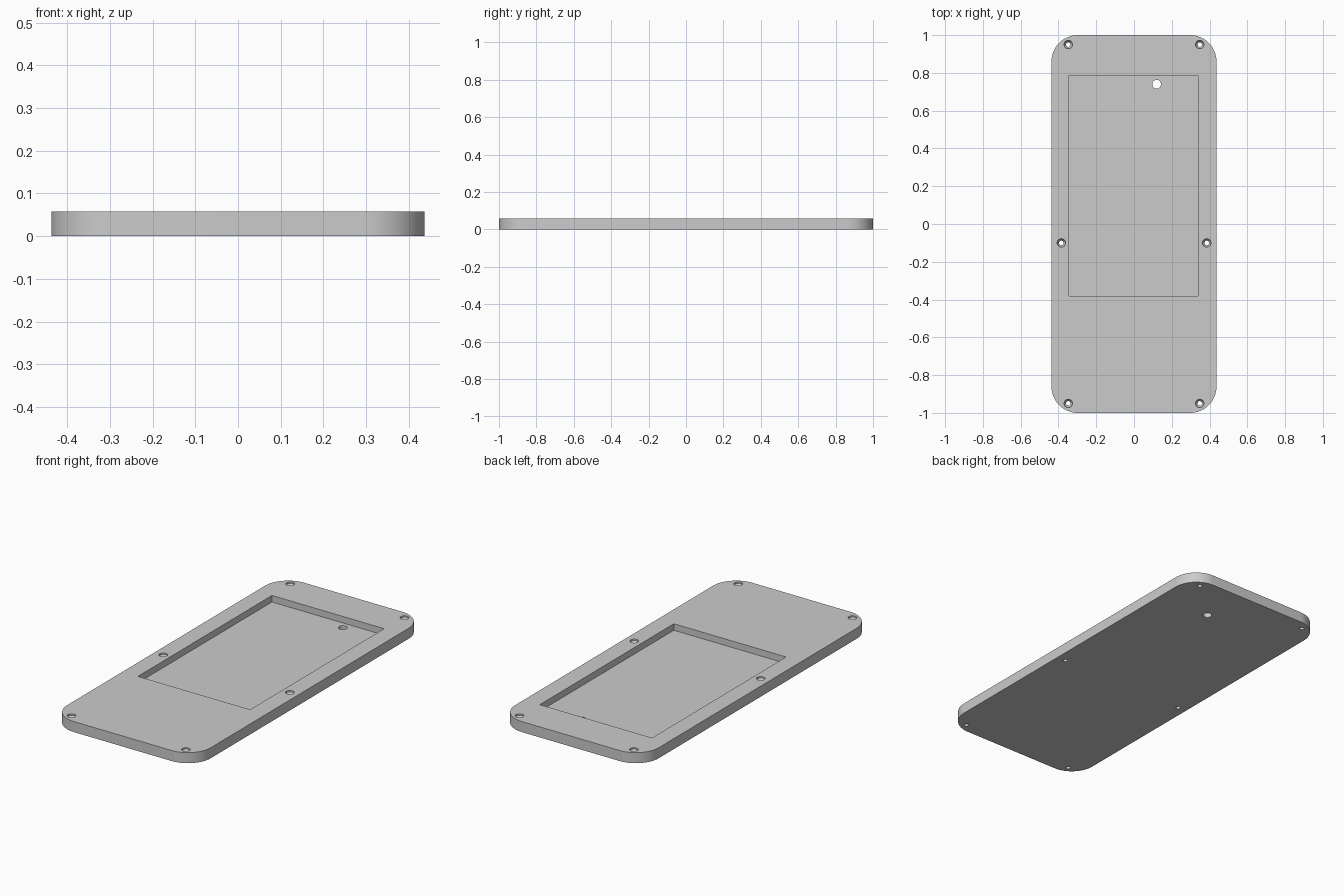
import bpy, bmesh, math
from mathutils import Matrix

if "Cube" in bpy.data.objects:
    bpy.data.objects.remove(bpy.data.objects["Cube"], do_unlink=True)

HALF_W, HALF_L, HEIGHT, CORNER = 0.437, 1.0, 0.058, 0.14
FLOOR = 0.022

grey = bpy.data.materials.new("plain_grey")
grey.use_nodes = True
grey.diffuse_color = (0.6, 0.6, 0.6, 1)
grey.node_tree.nodes["Principled BSDF"].inputs["Base Color"].default_value = grey.diffuse_color


def make_object(name, bm):
    bmesh.ops.recalc_face_normals(bm, faces=bm.faces)
    mesh = bpy.data.meshes.new(name)
    bm.to_mesh(mesh)
    bm.free()
    mesh.materials.append(grey)
    obj = bpy.data.objects.new(name, mesh)
    bpy.context.collection.objects.link(obj)
    return obj


def box_cutter(name, x0, x1, y0, y1, z0, z1):
    bm = bmesh.new()
    place = Matrix.Translation(((x0 + x1) / 2, (y0 + y1) / 2, (z0 + z1) / 2))
    size = Matrix.Diagonal((x1 - x0, y1 - y0, z1 - z0, 1))
    bmesh.ops.create_cube(bm, size=1, matrix=place @ size)
    return make_object(name, bm)


def turned_cutter(name, x, y, profile, sides=32):
    """Solid of revolution about a vertical axis; profile is (radius, z) pairs."""
    bm = bmesh.new()
    rings = [[bm.verts.new((x + r * math.cos(math.tau * i / sides),
                            y + r * math.sin(math.tau * i / sides), z))
              for i in range(sides)] for r, z in profile]
    for low, high in zip(rings, rings[1:]):
        for i in range(sides):
            j = (i + 1) % sides
            bm.faces.new((low[i], low[j], high[j], high[i]))
    bm.faces.new(rings[0])
    bm.faces.new(rings[-1])
    return make_object(name, bm)


# Plate: rounded rectangle outline pulled up to full height
bm = bmesh.new()
outline = []
for quarter, (sx, sy) in enumerate([(1, 1), (-1, 1), (-1, -1), (1, -1)]):
    for step in range(17):
        a = math.pi / 2 * (quarter + step / 16)
        outline.append(bm.verts.new((sx * (HALF_W - CORNER) + CORNER * math.cos(a),
                                     sy * (HALF_L - CORNER) + CORNER * math.sin(a), 0)))
base = bm.faces.new(outline)
sweep = bmesh.ops.extrude_face_region(bm, geom=[base], use_keep_orig=True)
for v in sweep["geom"]:
    if isinstance(v, bmesh.types.BMVert):
        v.co.z = HEIGHT
plate = make_object("cover_plate", bm)

# Rectangular pocket and the round hole through its floor
cutters = [box_cutter("pocket_cutter", -0.343, 0.34, -0.38, 0.785, FLOOR, 0.1),
           turned_cutter("floor_hole_cutter", 0.12, 0.74, [(0.023, -0.02), (0.023, 0.04)])]

# Countersunk screw holes, mirrored left and right
screw = [(0.012, -0.02), (0.012, HEIGHT - 0.022), (0.022, HEIGHT - 0.008), (0.022, 0.08)]
for x, y in [(0.348, 0.95), (0.385, -0.1), (0.348, -0.95)]:
    for side in (-1, 1):
        cutters.append(turned_cutter("screw_hole_cutter", side * x, y, screw))

for cutter in cutters:
    cutter.hide_render = True
    mod = plate.modifiers.new(cutter.name, 'BOOLEAN')
    mod.operation = 'DIFFERENCE'
    mod.solver = 'EXACT'
    mod.object = cutter

# Bake the cuts, then discard the cutters
bpy.context.view_layer.update()
depsgraph = bpy.context.evaluated_depsgraph_get()
baked = bpy.data.meshes.new_from_object(plate.evaluated_get(depsgraph))
plate.modifiers.clear()
plate.data = baked
baked.name = "cover_plate"
for cutter in cutters:
    bpy.data.objects.remove(cutter, do_unlink=True)

# Smooth rounded walls with crisp rims
bpy.ops.object.select_all(action='DESELECT')
plate.select_set(True)
bpy.context.view_layer.objects.active = plate
bpy.ops.object.shade_smooth_by_angle(angle=math.radians(30))
